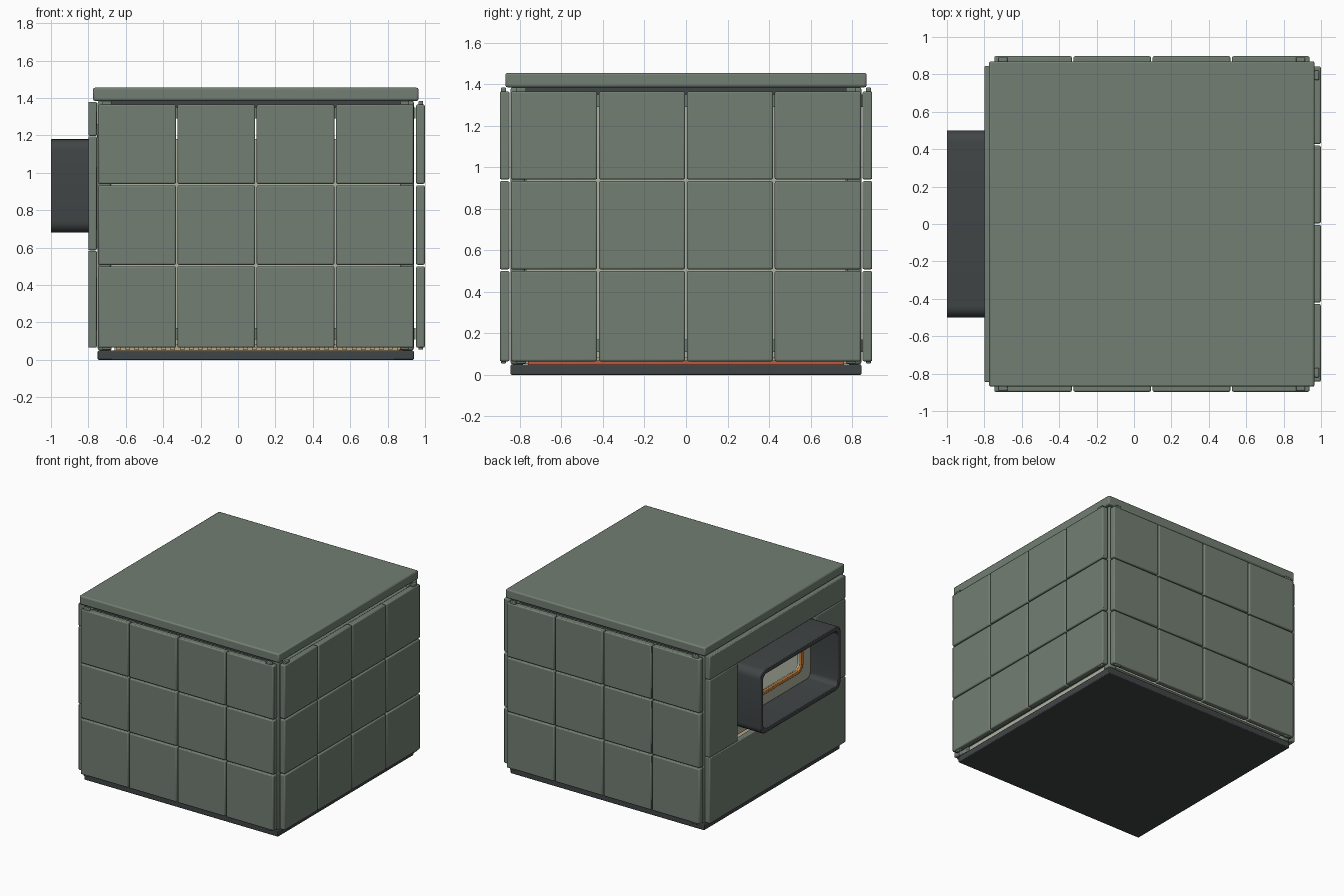
import bpy, bmesh, math
from mathutils import Vector

if "Cube" in bpy.data.objects:
    bpy.data.objects.remove(bpy.data.objects["Cube"])


def material(name, rgb):
    m = bpy.data.materials.new(name)
    m.diffuse_color = (*rgb, 1)
    m.use_nodes = True
    m.node_tree.nodes["Principled BSDF"].inputs["Base Color"].default_value = m.diffuse_color
    return m


OLIVE = material("olive_paint", (0.17, 0.21, 0.17))
DARK = material("dark_metal", (0.052, 0.06, 0.062))
TAN = material("tan_insulation", (0.50, 0.38, 0.22))
RED = material("red_seal", (0.50, 0.10, 0.05))
ORANGE = material("orange_gasket", (0.60, 0.22, 0.05))
PALE = material("pale_liner", (0.42, 0.45, 0.36))


def finish(bm, name, mat, bevel=0.0, segments=2):
    bmesh.ops.recalc_face_normals(bm, faces=bm.faces)
    me = bpy.data.meshes.new(name)
    bm.to_mesh(me)
    bm.free()
    ob = bpy.data.objects.new(name, me)
    bpy.context.collection.objects.link(ob)
    me.materials.append(mat)
    if bevel:
        b = ob.modifiers.new("edge_bevel", "BEVEL")
        b.width, b.segments, b.limit_method = bevel, segments, "ANGLE"
    bpy.ops.object.select_all(action="DESELECT")
    ob.select_set(True)
    bpy.context.view_layer.objects.active = ob
    bpy.ops.object.shade_smooth_by_angle(angle=math.radians(35))
    return ob


def box(name, x, y, z, mat, bevel=0.0):
    bm = bmesh.new()
    bmesh.ops.create_cube(bm, size=1)
    lo, hi = Vector((x[0], y[0], z[0])), Vector((x[1], y[1], z[1]))
    for v in bm.verts:
        v.co = (lo + hi) / 2 + v.co * (hi - lo)
    return finish(bm, name, mat, bevel)


def rounded_loop(hy, hz, r, n=6):
    pts = []
    for k, (sy, sz) in enumerate([(1, 1), (-1, 1), (-1, -1), (1, -1)]):
        for i in range(n + 1):
            a = math.pi / 2 * (k + i / n)
            pts.append((sy * (hy - r) + r * math.cos(a), sz * (hz - r) + r * math.sin(a)))
    return pts


def ring(name, x, zc, outer, inner, mat, bevel=0.0):
    """Rounded rectangular tube along x; outer and inner are (half y, half z, radius)."""
    bm = bmesh.new()
    loops = [[bm.verts.new((px, a, zc + b)) for a, b in rounded_loop(*s)]
             for px, s in ((x[0], outer), (x[1], outer), (x[1], inner), (x[0], inner))]
    n = len(loops[0])
    for k in range(4):
        a, b = loops[k], loops[(k + 1) % 4]
        for i in range(n):
            j = (i + 1) % n
            bm.faces.new((a[i], a[j], b[j], b[i]))
    return finish(bm, name, mat, bevel)


def cylinder(name, loc, r, depth, mat, axis="Z", bevel=0.0):
    bm = bmesh.new()
    bmesh.ops.create_cone(bm, cap_ends=True, segments=24, radius1=r, radius2=r, depth=depth)
    for v in bm.verts:
        c = v.co.copy()
        v.co = Vector(loc) + (Vector((c.z, c.x, c.y)) if axis == "X" else c)
    return finish(bm, name, mat, bevel)


# Base plate and lid
box("base_plate", (-0.75, 0.94), (-0.845, 0.845), (0, 0.05), DARK, 0.006)
box("lid", (-0.775, 0.965), (-0.87, 0.87), (1.385, 1.455), OLIVE, 0.01)

# Armour tiles on the front, back and right sides
ROWS = [(0.065, 0.5), (0.508, 0.933), (0.941, 1.365)]
for r, z in enumerate(ROWS):
    for c in range(4):
        x0 = -0.747 + c * 0.4235
        for side, s in (("front", -1), ("back", 1)):
            box(f"{side}_tile_{r}_{c}", (x0, x0 + 0.415), sorted((s * 0.85, s * 0.897)), z, OLIVE, 0.008)
        y0 = -0.843 + c * 0.4235
        box(f"right_tile_{r}_{c}", (0.952, 0.999), (y0, y0 + 0.415), z, OLIVE, 0.008)

# Left wall built around the window
LX = (-0.8, -0.755)
box("left_wall_lower", LX, (-0.845, 0.845), (0.065, 0.583), OLIVE, 0.006)
box("left_wall_upper", LX, (-0.845, 0.845), (1.198, 1.38), OLIVE, 0.006)
for side, s in (("front", -1), ("back", 1)):
    box(f"left_wall_{side}_side", LX, sorted((s * 0.495, s * 0.845)), (0.586, 1.195), OLIVE, 0.006)

# Window hood, pale window panel and orange gasket
ring("window_hood", (-1.0, -0.756), 0.93, (0.5, 0.25, 0.06), (0.465, 0.215, 0.04), DARK, 0.005)
ring("window_panel", (-0.755, -0.72), 0.93, (0.56, 0.33, 0.01), (0.36, 0.12, 0.05), PALE)
ring("window_gasket", (-0.762, -0.74), 0.93, (0.375, 0.135, 0.06), (0.35, 0.11, 0.04), ORANGE, 0.003)

# Floor insulation with ribs and red seals in the gap above the base
box("floor_insulation", (-0.66, 0.86), (-0.75, 0.75), (0.05, 0.10), TAN)
for i in range(32):
    x = -0.65 + i * 0.0484
    box(f"floor_rib_{i}", (x, x + 0.024), (-0.80, 0.80), (0.052, 0.068), TAN)
for name, x in (("left", -0.70), ("right", 0.88)):
    box(f"{name}_floor_seal", (x - 0.02, x + 0.02), (-0.76, 0.76), (0.05, 0.07), RED)

# Corner posts and the rails tying them together
for xn, x in (("left", -0.715), ("right", 0.905)):
    for yn, y in (("front", -0.81), ("back", 0.81)):
        box(f"{xn}_{yn}_post", (x - 0.035, x + 0.035), (y - 0.035, y + 0.035), (0.05, 1.386), OLIVE, 0.012)
for level, z in (("lower", 0.14), ("upper", 1.32)):
    for yn, y in (("front", -0.81), ("back", 0.81)):
        box(f"{level}_{yn}_rail", (-0.7, 0.89), (y - 0.03, y + 0.04), (z - 0.03, z + 0.03), OLIVE)
    box(f"{level}_right_rail", (0.88, 0.95), (-0.8, 0.8), (z - 0.03, z + 0.03), OLIVE)

# Inner liner behind the tiles, and its ceiling
for yn, s in (("front", -1), ("back", 1)):
    box(f"{yn}_liner", (-0.68, 0.87), sorted((s * 0.79, s * 0.82)), (0.08, 1.18), PALE)
box("right_liner", (0.87, 0.90), (-0.77, 0.77), (0.08, 1.29), PALE)
box("ceiling_liner", (-0.72, 0.91), (-0.82, 0.82), (1.29, 1.385), DARK)

# Small fasteners between tiles and lid, and at the foot of the corners
for level, z, h in (("top", 1.372, 0.024), ("bottom", 0.062, 0.014)):
    for y in (-0.879, 0.879):
        for x in (-0.70, 0.89):
            box(f"{level}_clip", (x - 0.025, x + 0.025), (y - 0.012, y + 0.012), (z - h / 2, z + h / 2), OLIVE, 0.005)
    for y in (-0.795, 0.795):
        box(f"{level}_right_clip", (0.965, 0.99), (y - 0.025, y + 0.025), (z - h / 2, z + h / 2), OLIVE, 0.005)

# Equipment seen through the window
box("equipment_shelf", (-0.5, 0.6), (-0.5, 0.5), (0.76, 0.80), PALE, 0.006)
box("equipment_body", (-0.1, 0.4), (-0.22, 0.22), (0.80, 1.08), PALE, 0.015)
cylinder("equipment_barrel", (-0.2, 0, 0.94), 0.11, 0.22, DARK, "X", 0.008)
for y in (-0.3, 0.3):
    cylinder("shelf_support", (0.0, y, 0.43), 0.04, 0.68, DARK)
